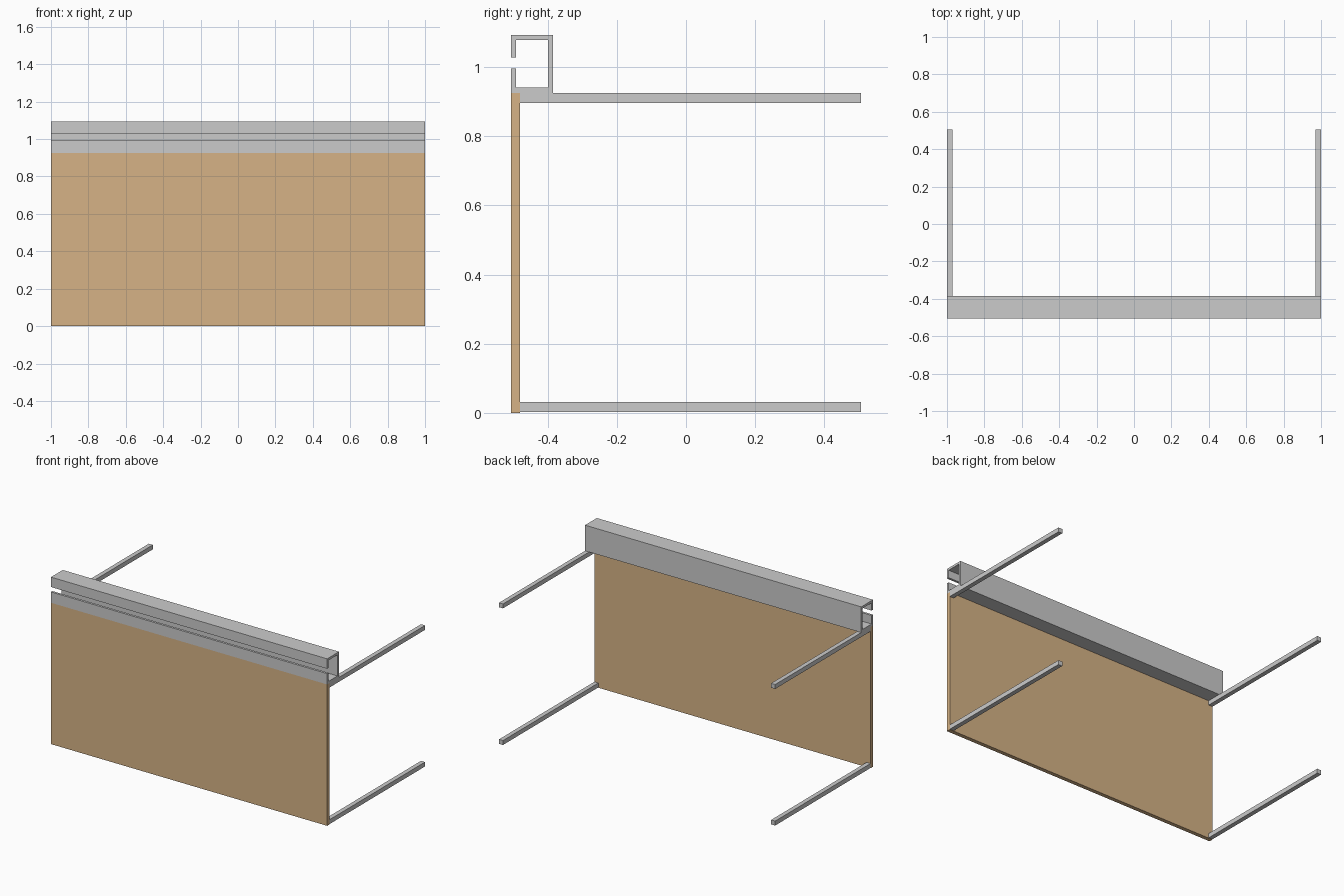
import bpy

if "Cube" in bpy.data.objects:
    bpy.data.objects.remove(bpy.data.objects["Cube"])

FRONT, BACK, TOP = -0.506, 0.506, 0.925
PANEL_Y = -0.48      # back face of the panel
BAR = 0.029          # bar thickness


def mesh_object(name, verts, faces):
    mesh = bpy.data.meshes.new(name)
    mesh.from_pydata(verts, [], faces)
    obj = bpy.data.objects.new(name, mesh)
    bpy.context.collection.objects.link(obj)
    return obj


def extrude_x(name, profile, x0, x1):
    """Extrude a closed (y, z) profile, counter-clockwise, from x0 to x1."""
    n = len(profile)
    verts = [(x, y, z) for x in (x0, x1) for y, z in profile]
    faces = [tuple(reversed(range(n))), tuple(range(n, 2 * n))]
    faces += [(i, (i + 1) % n, n + (i + 1) % n, n + i) for i in range(n)]
    return mesh_object(name, verts, faces)


def rect(y0, y1, z0, z1):
    return [(y0, z0), (y1, z0), (y1, z1), (y0, z1)]


# Front panel
panel = extrude_x("front_panel", rect(FRONT, PANEL_Y, 0, TOP), -1, 1)
wood = bpy.data.materials.new("wood")
wood.diffuse_color = (0.67, 0.45, 0.24, 1)
wood.use_nodes = True
wood.node_tree.nodes["Principled BSDF"].inputs["Base Color"].default_value = wood.diffuse_color
panel.data.materials.append(wood)

# Slotted C-channel along the top edge
b, t, w = -0.384, 1.093, 0.015
channel = [(FRONT, TOP), (b, TOP), (b, t), (FRONT, t), (FRONT, 1.028),
           (FRONT + w, 1.028), (FRONT + w, t - w), (b - w, t - w),
           (b - w, TOP + w), (FRONT + w, TOP + w),
           (FRONT + w, 0.996), (FRONT, 0.996)]
extrude_x("top_channel", channel, -1, 1)

# Four bars reaching back from the panel corners
for side, x0 in (("left", -1), ("right", 1 - BAR)):
    for level, z0 in (("lower", 0.002), ("upper", TOP - BAR)):
        extrude_x(f"{level}_{side}_bar", rect(PANEL_Y, BACK, z0, z0 + BAR), x0, x0 + BAR)
